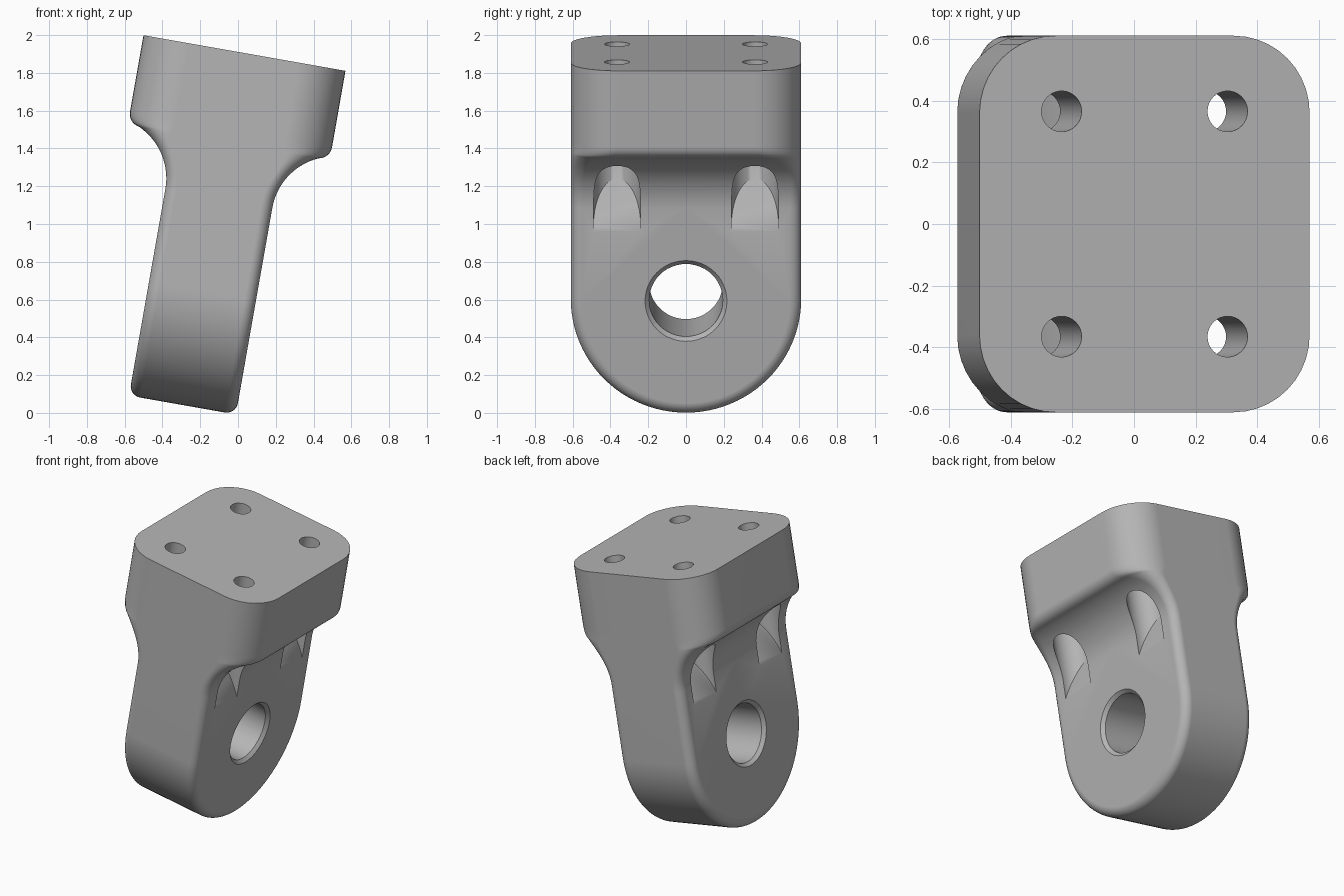
import bpy, bmesh, math
from mathutils import Matrix

if "Cube" in bpy.data.objects:
    bpy.data.objects.remove(bpy.data.objects["Cube"])

# Main sizes in the bracket's own upright frame (s = thickness, y = width, w = height)
HALF_Y, ARM, HEAD, TOP = 0.61, 0.2875, 0.543, 1.882
EDGE_R, HEAD_R, PIN_W = 0.06, 0.25, 0.60
FIL_R, FIL_W = 0.33, 1.10
BOLT_S, BOLT_Y = 0.273, 0.365
PLACE = Matrix.Translation((-0.2925, 0, 0.0516)) @ Matrix.Rotation(math.radians(10), 4, 'Y')

steel = bpy.data.materials.new("steel_grey")
steel.use_nodes = True
GREY = (0.46, 0.46, 0.46, 1)
steel.diffuse_color = GREY
steel.node_tree.nodes["Principled BSDF"].inputs["Base Color"].default_value = GREY


def make_object(name, bm):
    bmesh.ops.remove_doubles(bm, verts=bm.verts, dist=1e-5)
    bmesh.ops.recalc_face_normals(bm, faces=bm.faces)
    mesh = bpy.data.meshes.new(name)
    bm.to_mesh(mesh)
    bm.free()
    mesh.transform(PLACE)
    mesh.materials.append(steel)
    obj = bpy.data.objects.new(name, mesh)
    bpy.context.collection.objects.link(obj)
    return obj


def skin(bm, rings, closed=True):
    """Join successive rings of points with quads; return the vertex rings."""
    vs = [[bm.verts.new(p) for p in ring] for ring in rings]
    n = len(vs[0])
    for a, b in zip(vs, vs[1:]):
        for i in range(n if closed else n - 1):
            j = (i + 1) % n
            bm.faces.new((a[i], a[j], b[j], b[i]))
    return vs


def half_section(f, r, n=10):
    """Half of a rounded rectangle, from (f, 0) over the +y side to (-f, 0)."""
    pts = [(f, 0)]
    for sign in (0, 1):
        for i in range(n + 1):
            a = math.pi / 2 * (i / n + sign)
            cx = (f - r) * (-1 if sign else 1)
            pts.append((cx + r * math.cos(a), HALF_Y - r + r * math.sin(a)))
    return pts + [(-f, 0)]


# Height profile: straight arm, concave fillet, rounded lower lip, straight head
profile = [(ARM, PIN_W)]
end = math.asin(0.30 / FIL_R)
for i in range(17):
    a = end * i / 16
    profile.append((ARM + FIL_R * (1 - math.cos(a)), FIL_W + FIL_R * math.sin(a)))
p0, p1, p2 = profile[-1], (HEAD, 1.415), (HEAD, 1.475)
for i in range(1, 9):
    t = i / 8
    profile.append(tuple((1 - t) ** 2 * a + 2 * t * (1 - t) * b + t * t * c
                         for a, b, c in zip(p0, p1, p2)))
profile.append((HEAD, TOP))

# Body: lofted arm and head
bm = bmesh.new()
rings = []
for f, w in profile:
    t = (f - ARM) / (HEAD - ARM)
    half = half_section(f, EDGE_R + (HEAD_R - EDGE_R) * t * t)
    full = half + [(s, -y) for s, y in reversed(half[1:-1])]
    rings.append([(s, y, w) for s, y in full])
bm.faces.new(skin(bm, rings)[-1])

# Body: round lower end, swept about the pin axis
STEPS = 48
rings = []
for k in range(STEPS + 1):
    a = math.pi * k / STEPS
    rings.append([(s, y * math.cos(a), PIN_W - y * math.sin(a))
                  for s, y in half_section(ARM, EDGE_R)])
skin(bm, rings, closed=False)
body = make_object("mounting_bracket", bm)


def capped_cutter(name, rings):
    bm = bmesh.new()
    vs = skin(bm, rings)
    bm.faces.new(vs[0])
    bm.faces.new(vs[-1])
    obj = make_object(name, bm)
    obj.hide_render = True
    return obj


def circle(r, n):
    return [(r * math.cos(2 * math.pi * i / n), r * math.sin(2 * math.pi * i / n))
            for i in range(n)]


# Pin hole with chamfered mouths
cutters = [capped_cutter("pin_hole_cutter", [
    [(s, a, PIN_W + b) for a, b in circle(r, 48)]
    for s, r in ((-0.3375, 0.267), (-0.2655, 0.195), (0.2655, 0.195), (0.3375, 0.267))])]

# Bolt pockets with sloping floors, and bolt holes down from the top
for sx in (-1, 1):
    for sy in (-1, 1):
        pocket = [(sx * (BOLT_S + a), sy * BOLT_Y + b) for a, b in circle(0.125, 40)]
        cutters.append(capped_cutter("pocket_cutter", [
            [(s, y, 0.973 + 1.86 * (ARM - abs(s))) for s, y in pocket],
            [(s, y, 1.48) for s, y in pocket]]))
        bolt = [(sx * BOLT_S + a, sy * BOLT_Y + b) for a, b in circle(0.066, 32)]
        cutters.append(capped_cutter("bolt_hole_cutter", [
            [(s, y, w) for s, y in bolt] for w in (1.42, 2.0)]))

# Cut, then remove the cutters
bpy.ops.object.select_all(action='DESELECT')
bpy.context.view_layer.objects.active = body
body.select_set(True)
for cutter in cutters:
    mod = body.modifiers.new("cut", 'BOOLEAN')
    mod.operation = 'DIFFERENCE'
    mod.solver = 'EXACT'
    mod.object = cutter
    bpy.ops.object.modifier_apply(modifier=mod.name)
    bpy.data.objects.remove(cutter)

# Smooth shading with crisp edges and clean flats
bpy.ops.object.shade_smooth_by_angle(angle=math.radians(30))
weighted = body.modifiers.new("clean_flats", 'WEIGHTED_NORMAL')
weighted.keep_sharp = True
